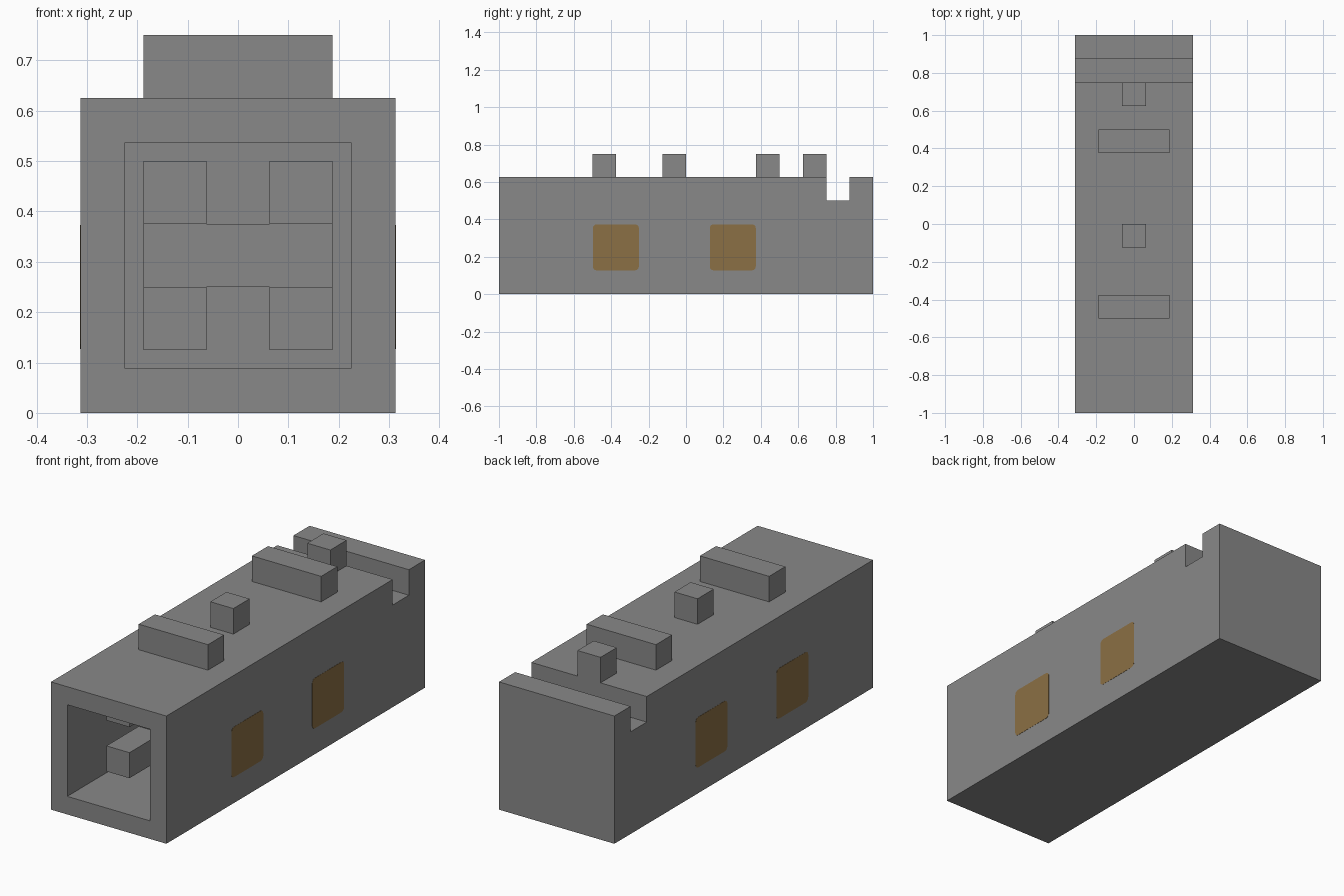
import bpy
import bmesh
from mathutils import Vector

U = 0.125  # grid module shared by every part

if "Cube" in bpy.data.objects:
    bpy.data.objects.remove(bpy.data.objects["Cube"], do_unlink=True)


def make_material(name, rgb):
    mat = bpy.data.materials.new(name)
    mat.use_nodes = True
    color = (*rgb, 1)
    mat.diffuse_color = color
    mat.node_tree.nodes["Principled BSDF"].inputs["Base Color"].default_value = color
    return mat


grey = make_material("mid grey", (0.25, 0.25, 0.25))
amber = make_material("dull amber", (0.26, 0.16, 0.058))


def finish(name, bm, mat):
    bmesh.ops.recalc_face_normals(bm, faces=bm.faces)
    mesh = bpy.data.meshes.new(name)
    bm.to_mesh(mesh)
    bm.free()
    mesh.materials.append(mat)
    obj = bpy.data.objects.new(name, mesh)
    bpy.context.collection.objects.link(obj)
    return obj


def box(name, low, high, mat=grey, corner=0):
    """Box between two corners; optionally round its x-aligned edges."""
    low, high = Vector(low), Vector(high)
    bm = bmesh.new()
    bmesh.ops.create_cube(bm, size=1)
    for v in bm.verts:
        v.co = (low + high) / 2 + v.co * (high - low)
    if corner:
        edges = [e for e in bm.edges
                 if abs(e.verts[0].co.x - e.verts[1].co.x) > 1e-5]
        bmesh.ops.bevel(bm, geom=edges, offset=corner, segments=3,
                        profile=0.5, affect='EDGES')
    return finish(name, bm, mat)


# Body: side profile with a cross groove near the back, extruded across x
half = 2.5 * U
top = 5 * U
profile = [(-1, 0), (1, 0), (1, top), (7 * U, top), (7 * U, 4 * U),
           (6 * U, 4 * U), (6 * U, top), (-1, top)]
bm = bmesh.new()
side = bm.faces.new([bm.verts.new((-half, y, z)) for y, z in profile])
grown = bmesh.ops.extrude_face_region(bm, geom=[side])["geom"]
for v in grown:
    if isinstance(v, bmesh.types.BMVert):
        v.co.x = half
bmesh.ops.recalc_face_normals(bm, faces=bm.faces)

# Front cavity: inset the front face and push it inward
front = min(bm.faces, key=lambda f: f.calc_center_median().y)
bmesh.ops.inset_region(bm, faces=[front], thickness=U)
pushed = bmesh.ops.extrude_discrete_faces(bm, faces=[front])["faces"][0]
for v in pushed.verts:
    v.co.y = -3 * U
finish("body", bm, grey)

# Blocks in the cavity corners and a crossbar at its back
for x_name, x in (("right", -1.5 * U), ("left", 0.5 * U)):
    for z_name, z in (("lower", U), ("upper", 3 * U)):
        box(f"cavity_block_{z_name}_{x_name}",
            (x, -6 * U, z), (x + U, -3 * U, z + U))
box("cavity_crossbar", (-1.5 * U, -4 * U, 2 * U), (1.5 * U, -3 * U, 3 * U))

# Bars and small posts on the roof: name, half width, start along y
for name, width, y in (("front_roof_bar", 1.5, -4), ("middle_post", 0.5, -1),
                       ("rear_roof_bar", 1.5, 3), ("rear_post", 0.5, 5)):
    box(name, (-width * U, y * U, top), (width * U, (y + 1) * U, top + U))

# Rounded side panels as thin plates
for side_name, sign in (("right", -1), ("left", 1)):
    for place, y in (("front", -4), ("rear", 1)):
        x = sorted((sign * (half - 0.001), sign * (half + 0.001)))
        box(f"{place}_panel_{side_name}", (x[0], y * U + 0.002, U + 0.002),
            (x[1], (y + 2) * U - 0.002, 3 * U - 0.002), amber, corner=0.02)
